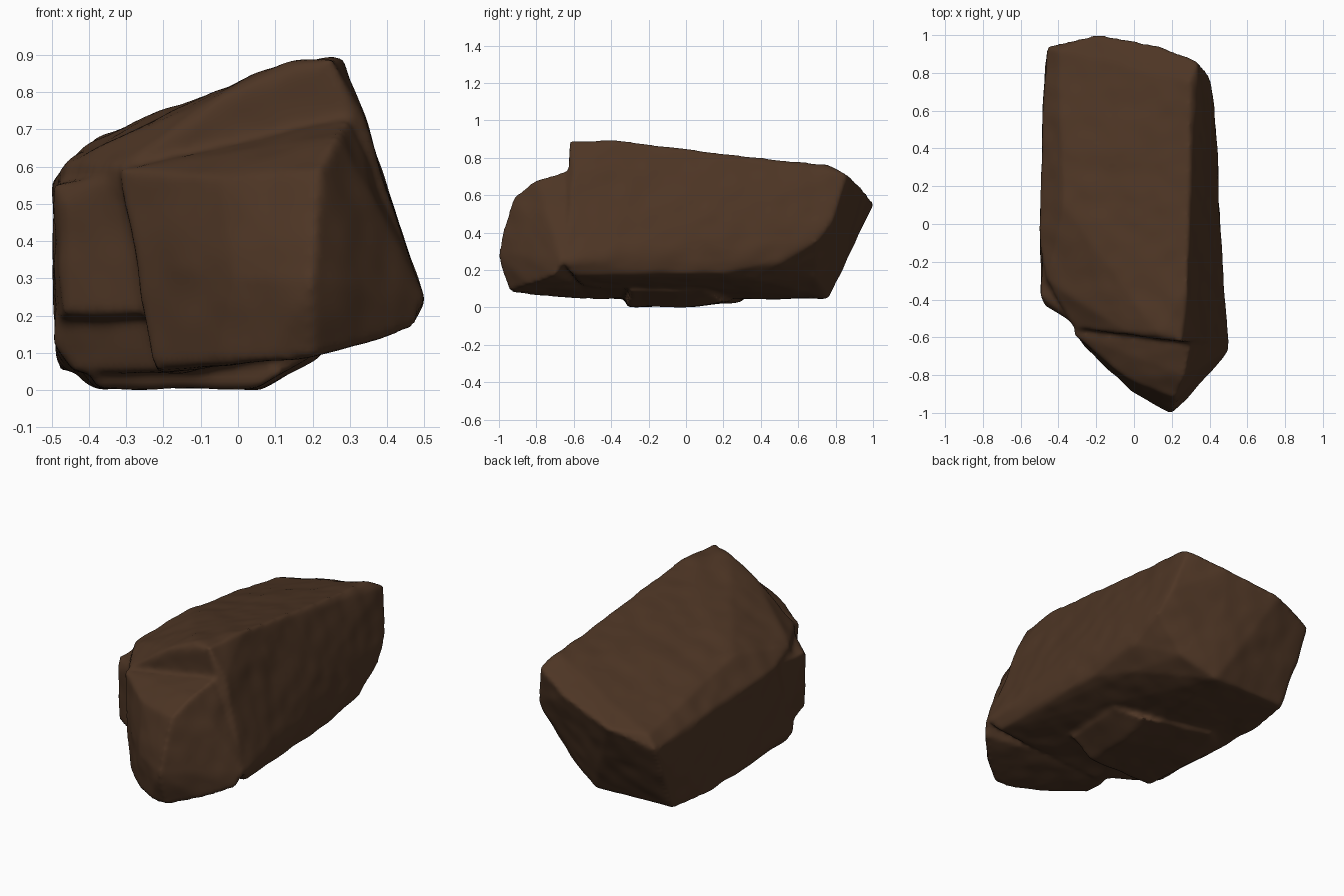
import bpy
import bmesh
from mathutils import Vector, noise

if "Cube" in bpy.data.objects:
    bpy.data.objects.remove(bpy.data.objects["Cube"], do_unlink=True)

# One flat earthy colour
brown = bpy.data.materials.new("brown_stone")
colour = (0.075, 0.036, 0.018, 1)
brown.use_nodes = True
brown.diffuse_color = colour
bsdf = brown.node_tree.nodes["Principled BSDF"]
bsdf.inputs["Base Color"].default_value = colour
bsdf.inputs["Roughness"].default_value = 0.9


def add_chunk(bm, points):
    """Add one faceted chunk as the hull of its corners."""
    part = bmesh.new()
    for p in points:
        part.verts.new(p)
    out = bmesh.ops.convex_hull(part, input=part.verts[:])
    loose = {v for v in out["geom_interior"] if isinstance(v, bmesh.types.BMVert)}
    bmesh.ops.delete(part, geom=list(loose), context='VERTS')
    bmesh.ops.recalc_face_normals(part, faces=part.faces[:])
    temp = bpy.data.meshes.new("chunk")
    part.to_mesh(temp)
    part.free()
    bm.from_mesh(temp)
    bpy.data.meshes.remove(temp)


# Long main body with a sloping top
main_body = [
    (.25, -.62, .885), (.13, -.58, .875), (-.31, -.55, .6), (-.02, -.58, .8),
    (-.46, -.3, .61), (-.37, .1, .68), (-.5, -.1, .56), (-.48, .5, .52),
    (.28, -.35, .89), (.3, .75, .76), (.34, .86, .71), (.34, -.6, .73),
    (-.46, .94, .47), (-.2, 1.005, .55), (.12, .95, .63), (-.4, .92, .54),
    (.5, -.65, .24), (.47, -.3, .2), (.44, .15, .18), (.43, .5, .24),
    (.42, .7, .35), (.4, .79, .47), (.47, -.6, .17), (.35, .4, .14),
    (.25, .7, .15), (.05, .76, .045), (-.43, .75, .055), (-.48, .5, .05),
    (-.43, -.31, .05), (-.15, -.5, .045), (-.49, -.28, .12)]

# Pointed block below the front ledge
front_block = [
    (.3, -.65, .725), (.27, -.8, .68), (.22, -.92, .59), (.2, -1.005, .29),
    (.2, -.94, .09), (.34, -.84, .12), (.48, -.7, .17), (.505, -.66, .24),
    (.37, -.74, .5), (.32, -.88, .28), (-.32, -.58, .59), (-.27, -.64, .35),
    (-.22, -.66, .055), (-.05, -.81, .57), (-.01, -.89, .3), (-.06, -.82, .075),
    (.08, -.91, .075), (-.2, -.4, .05), (-.28, -.3, .54), (.3, -.3, .6)]

# Recessed block on the side of the front, undercut below
side_block = [
    (-.49, -.38, .55), (-.47, -.43, .5), (-.3, -.53, .575), (-.25, -.55, .2),
    (-.47, -.42, .2), (-.49, -.2, .555), (-.49, -.2, .17), (-.2, -.2, .555),
    (-.2, -.2, .17)]

# Shallow belly underneath, stepped at the front and fading to the back
belly = [
    (-.37, -.32, .002), (.05, -.32, .002), (-.37, 0, .002), (.06, 0, .002),
    (.2, -.3, .085), (.22, .1, .085), (-.43, .2, .04), (-.41, -.32, .08),
    (.1, .2, .028), (-.3, .3, .028), (0, 0, .25)]

bm = bmesh.new()
for chunk in (main_body, front_block, side_block, belly):
    add_chunk(bm, chunk)
mesh = bpy.data.meshes.new("rock")
bm.to_mesh(mesh)
bm.free()
rock = bpy.data.objects.new("rock", mesh)
bpy.context.collection.objects.link(rock)

# Fuse the chunks and wear down their edges
remesh = rock.modifiers.new("fuse", 'REMESH')
remesh.mode = 'VOXEL'
remesh.voxel_size = 0.014
wear = rock.modifiers.new("wear", 'SMOOTH')
wear.factor = 0.5
wear.iterations = 6
deps = bpy.context.evaluated_depsgraph_get()
fused = bpy.data.meshes.new_from_object(rock.evaluated_get(deps))
rock.modifiers.clear()
rock.data = fused
bpy.data.meshes.remove(mesh)

# Weathered surface: broad dents and fine chips
bm = bmesh.new()
bm.from_mesh(fused)
bm.normal_update()
shifts = []
for v in bm.verts:
    broad = noise.noise(v.co * 3.2)
    fine = noise.noise(v.co * 9 + Vector((5, 2, 7)))
    shifts.append(v.normal * (0.006 * broad + 0.006 * fine))
for v, shift in zip(bm.verts, shifts):
    v.co += shift

# Centre it and rest it on the ground
lows = [min(v.co[axis] for v in bm.verts) for axis in range(3)]
highs = [max(v.co[axis] for v in bm.verts) for axis in range(3)]
middle = Vector(((lows[0] + highs[0]) / 2, (lows[1] + highs[1]) / 2, lows[2]))
bmesh.ops.translate(bm, verts=bm.verts[:], vec=-middle)
bm.to_mesh(fused)
bm.free()

fused.materials.clear()
fused.materials.append(brown)
for face in fused.polygons:
    face.material_index = 0
    face.use_smooth = True
